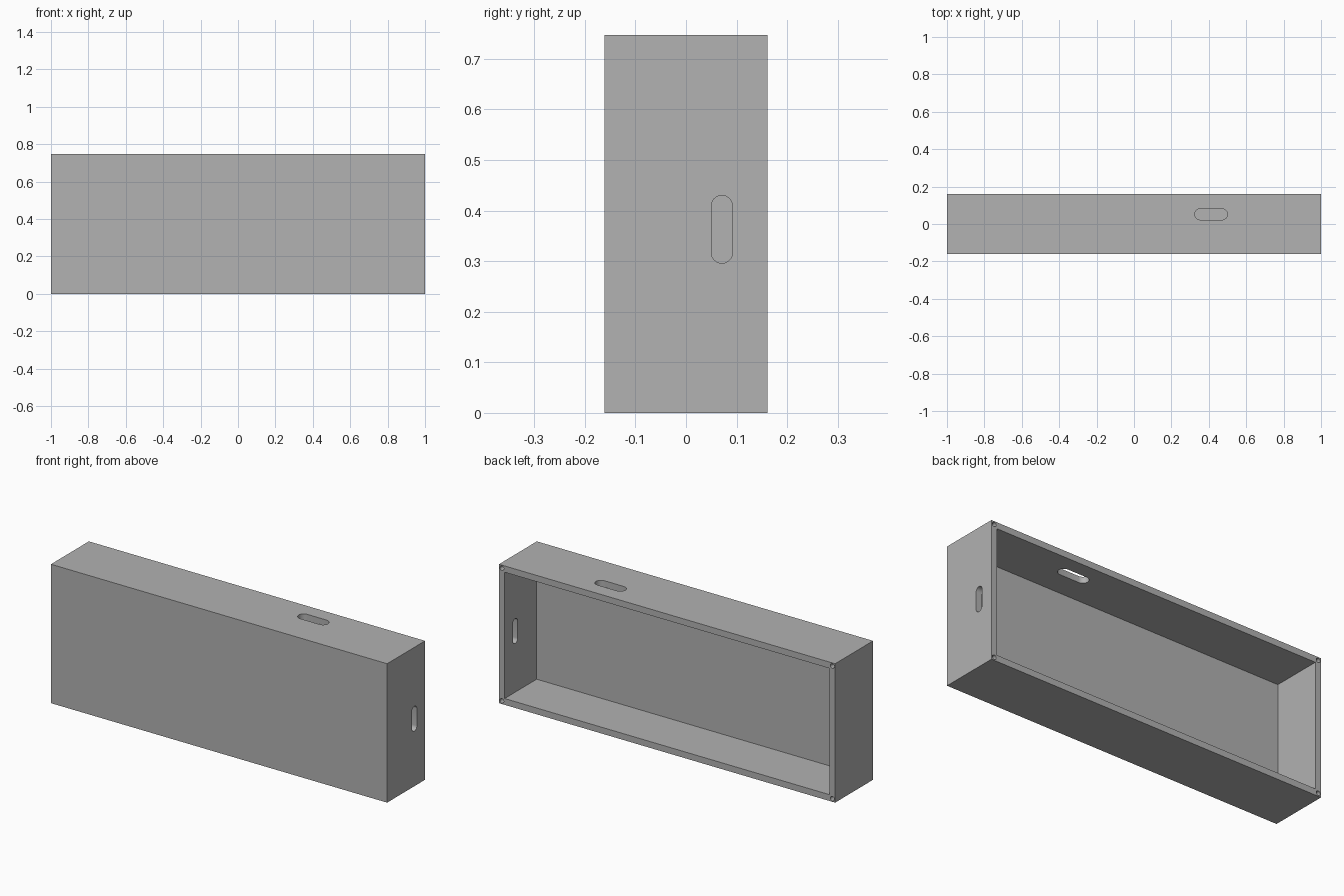
import bpy
import bmesh
from math import pi, cos, sin
from mathutils import Matrix, Vector

WIDTH, DEPTH, HEIGHT = 2.0, 0.322, 0.747
WALL, FRONT = 0.034, 0.05

old = bpy.data.objects.get("Cube")
if old:
    bpy.data.objects.remove(old, do_unlink=True)

grey = bpy.data.materials.new("plain grey")
grey.use_nodes = True
grey.diffuse_color = (0.445, 0.445, 0.445, 1)
grey.node_tree.nodes["Principled BSDF"].inputs["Base Color"].default_value = grey.diffuse_color


def finish(name, bm):
    bmesh.ops.recalc_face_normals(bm, faces=bm.faces)
    mesh = bpy.data.meshes.new(name)
    bm.to_mesh(mesh)
    bm.free()
    mesh.materials.append(grey)
    obj = bpy.data.objects.new(name, mesh)
    bpy.context.collection.objects.link(obj)
    return obj


def box(name, low, high):
    low, high = Vector(low), Vector(high)
    bm = bmesh.new()
    bmesh.ops.create_cube(bm, size=1, matrix=Matrix.Translation((low + high) / 2)
                          @ Matrix.Diagonal((*(high - low), 1)))
    return finish(name, bm)


def pill(name, centre, along, across, length, radius, depth):
    """Prism with rounded ends, or a cylinder when length equals 2 * radius."""
    along, across = Vector(along), Vector(across)
    normal = along.cross(across)
    reach = length / 2 - radius
    bm = bmesh.new()
    ring = []
    steps = 12
    for end in (0, 1):
        for i in range(steps + (reach > 0)):
            a = -pi / 2 + pi * (i / steps + end)
            shift = reach * (1 - 2 * end)
            ring.append(bm.verts.new(Vector(centre) - normal * depth / 2
                        + along * (shift + radius * cos(a)) + across * radius * sin(a)))
    face = bm.faces.new(ring)
    top = bmesh.ops.extrude_face_region(bm, geom=[face])["geom"]
    bmesh.ops.translate(bm, vec=normal * depth,
                        verts=[v for v in top if isinstance(v, bmesh.types.BMVert)])
    return finish(name, bm)


# Solid shell
x, y = WIDTH / 2, DEPTH / 2
case = box("case", (-x, -y, 0), (x, y, HEIGHT))

# Cavity open at the back
cutters = [box("cavity_cutter", (-x + WALL, -y + FRONT, WALL), (x - WALL, y + 0.1, HEIGHT - WALL))]

# Handle slots in the left side and the top
X, Y, Z = Matrix.Identity(3)
cutters.append(pill("side_slot_cutter", (x, 0.071, 0.363), Z, Y, 0.134, 0.021, 0.2))
cutters.append(pill("top_slot_cutter", (0.412, 0.052, HEIGHT), X, Y, 0.175, 0.03, 0.2))

# Screw holes in the four corners of the back rim
inset = WALL / 2
for sx in (-x + inset, x - inset):
    for sz in (inset, HEIGHT - inset):
        cutters.append(pill("screw_hole_cutter", (sx, y, sz), X, Z, 0.024, 0.012, 0.2))

for cutter in cutters:
    cut = case.modifiers.new(cutter.name, "BOOLEAN")
    cut.operation, cut.solver, cut.object = "DIFFERENCE", "EXACT", cutter

# Keep the cut result and drop the cutters
bpy.context.view_layer.update()
result = bpy.data.meshes.new_from_object(case.evaluated_get(bpy.context.evaluated_depsgraph_get()))
case.modifiers.clear()
case.data = result
for cutter in cutters:
    bpy.data.objects.remove(cutter, do_unlink=True)

bpy.ops.object.select_all(action="DESELECT")
case.select_set(True)
bpy.context.view_layer.objects.active = case
bpy.ops.object.shade_smooth_by_angle(angle=pi / 6)
